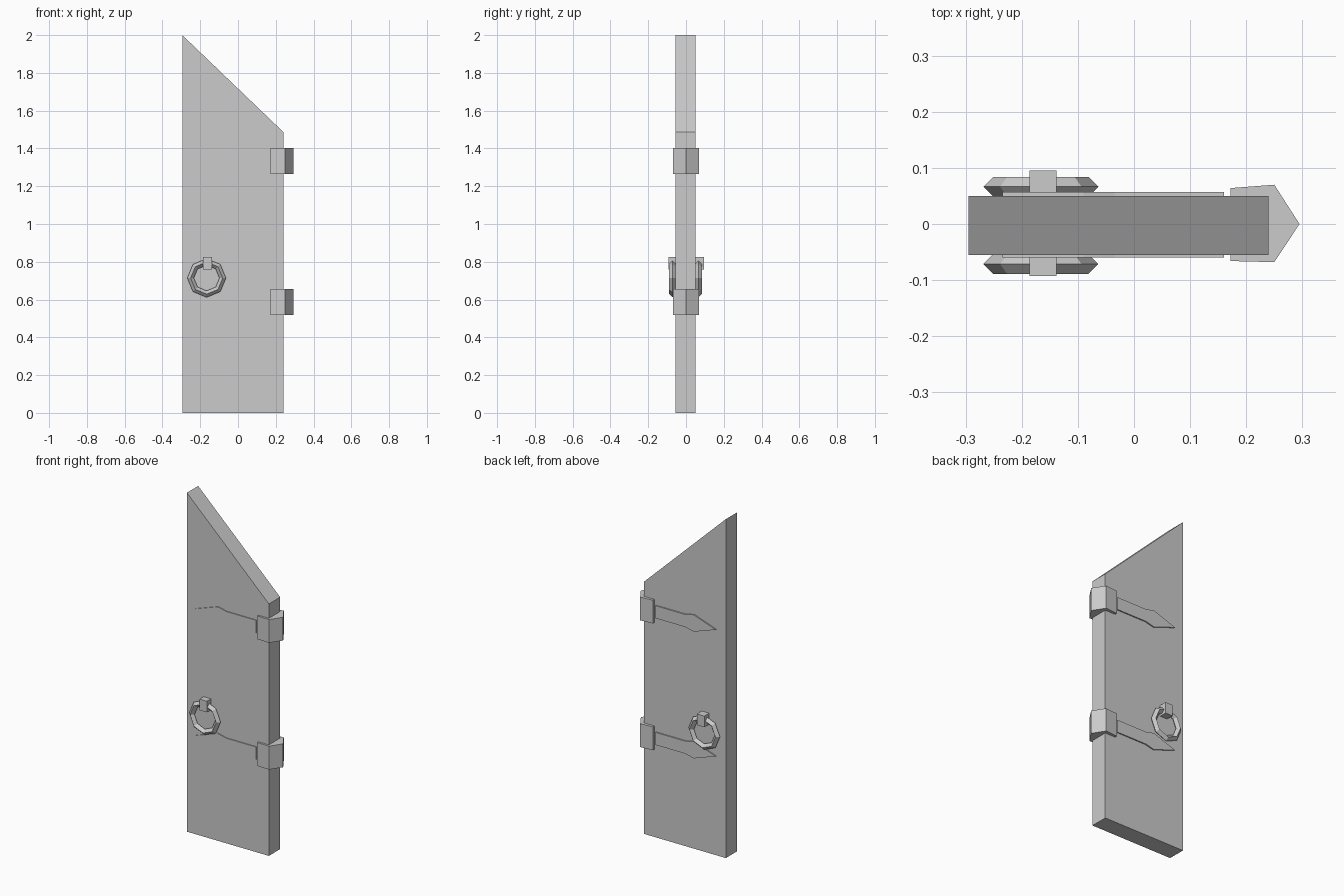
import bpy, bmesh, math
from mathutils import Vector

cube = bpy.data.objects.get("Cube")
if cube:
    bpy.data.objects.remove(cube, do_unlink=True)

GREY = (0.6, 0.6, 0.6, 1)
mat = bpy.data.materials.new("plain_grey")
mat.use_nodes = True
mat.diffuse_color = GREY
mat.node_tree.nodes["Principled BSDF"].inputs["Base Color"].default_value = GREY


def finish(name, bm):
    bmesh.ops.recalc_face_normals(bm, faces=bm.faces)
    mesh = bpy.data.meshes.new(name)
    bm.to_mesh(mesh)
    bm.free()
    mesh.materials.append(mat)
    obj = bpy.data.objects.new(name, mesh)
    bpy.context.collection.objects.link(obj)
    return obj


def prism(name, outline, offset):
    """Extrude a closed outline of 3D points along an offset."""
    bm = bmesh.new()
    face = bm.faces.new([bm.verts.new(p) for p in outline])
    ext = bmesh.ops.extrude_face_region(bm, geom=[face], use_keep_orig=True)
    moved = [g for g in ext["geom"] if isinstance(g, bmesh.types.BMVert)]
    bmesh.ops.translate(bm, verts=moved, vec=Vector(offset))
    return finish(name, bm)


def ring(name, centre, radius, thickness, sides=8, section=4):
    """Faceted ring standing in the xz plane."""
    bm = bmesh.new()
    loops = []
    for i in range(sides):
        a = math.tau * i / sides
        loop = []
        for j in range(section):
            b = math.tau * j / section
            r = radius + thickness * math.cos(b)
            local = Vector((r * math.cos(a), thickness * math.sin(b), r * math.sin(a)))
            loop.append(bm.verts.new(Vector(centre) + local))
        loops.append(loop)
    for i in range(sides):
        p, q = loops[i], loops[(i + 1) % sides]
        for j in range(section):
            k = (j + 1) % section
            bm.faces.new((p[j], p[k], q[k], q[j]))
    return finish(name, bm)


# Door panel with sloping top
FRONT, BACK = -0.055, 0.05
panel = [(-0.295, 0), (0.24, 0), (0.24, 1.487), (-0.295, 2)]
prism("door_panel", [(x, FRONT, z) for x, z in panel], (0, BACK - FRONT, 0))

# Hinges: wedge-nosed wrap around the edge, pointed strap on each face
wrap = [(0.172, -0.066), (0.25, -0.068), (0.295, 0), (0.25, 0.07), (0.172, 0.064)]
half_strap = [(0.16, 0.037), (-0.035, 0.037), (-0.09, 0.05)]
strap = half_strap + [(-0.234, 0)] + [(x, -z) for x, z in reversed(half_strap)]
for level, bottom, height in (("upper", 1.265, 0.137), ("lower", 0.517, 0.138)):
    prism(level + "_hinge", [(x, y, bottom) for x, y in wrap], (0, 0, height))
    mid = bottom + height / 2
    for side, surface, depth in (("front", FRONT, -0.005), ("back", BACK, 0.007)):
        prism(f"{level}_{side}_strap",
              [(x, surface - depth, mid + z) for x, z in strap], (0, 2 * depth, 0))

# Pull ring and its mounting block on each face
for side, surface, out in (("front", FRONT, -1), ("back", BACK, 1)):
    ring(side + "_pull_ring", (-0.166, surface + out * 0.0165, 0.714), 0.085, 0.0175)
    block = [(-0.186, 0.76), (-0.138, 0.76), (-0.138, 0.826), (-0.186, 0.826)]
    prism(side + "_ring_mount", [(x, surface, z) for x, z in block],
          (0, out * (0.038 if out < 0 else 0.045), 0))
